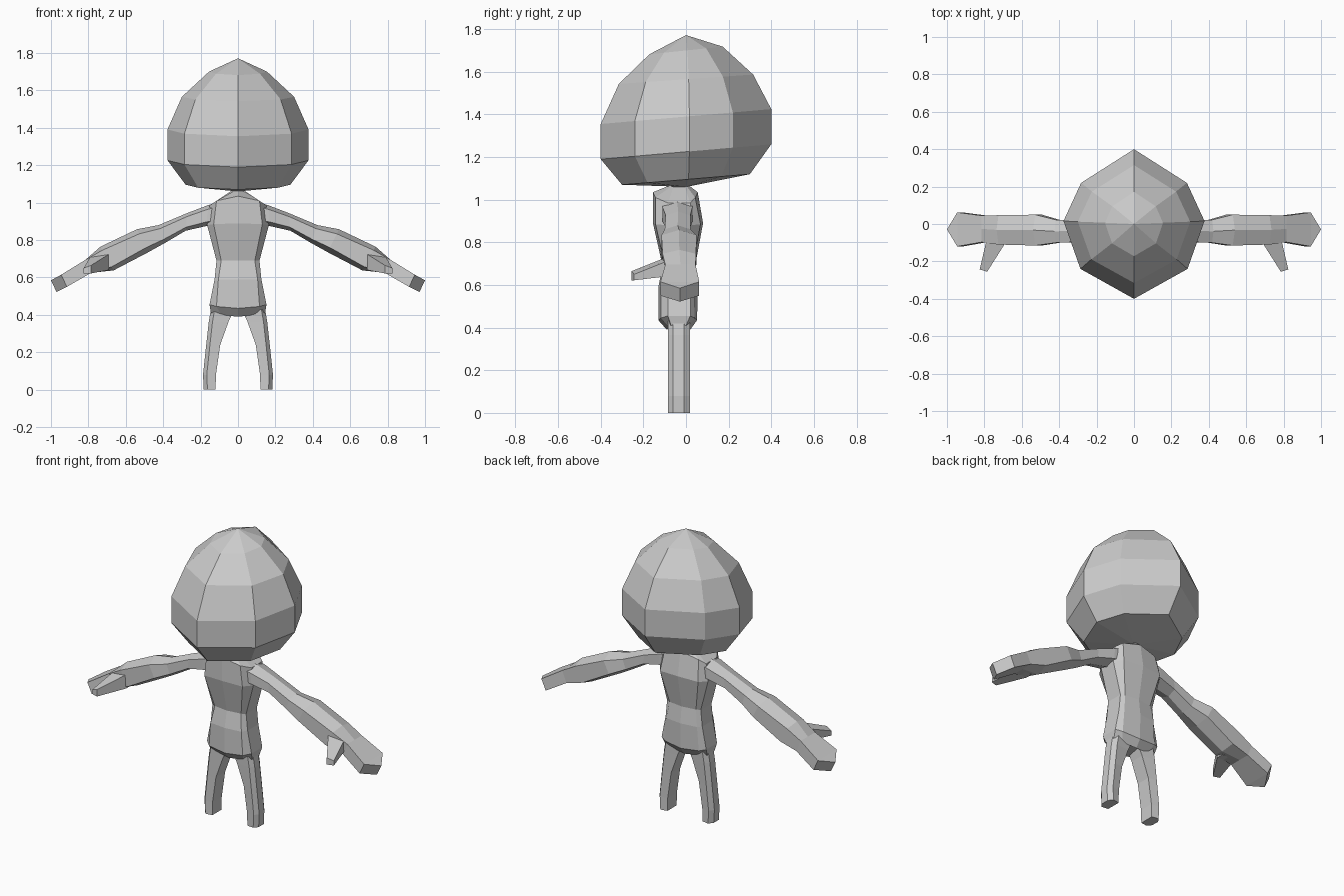
import bpy, bmesh

if "Cube" in bpy.data.objects:
    bpy.data.objects.remove(bpy.data.objects["Cube"])

grey = bpy.data.materials.new("plain_grey")
grey.diffuse_color = (0.6, 0.6, 0.6, 1)
grey.use_nodes = True
grey.node_tree.nodes["Principled BSDF"].inputs["Base Color"].default_value = grey.diffuse_color


def loft(name, rings, mirror=False):
    """Skin a list of equal-length point rings and cap both ends."""
    bm = bmesh.new()
    vs = [[bm.verts.new(p) for p in r] for r in rings]
    n = len(vs[0])
    for a, b in zip(vs, vs[1:]):
        for i in range(n):
            j = (i + 1) % n
            bm.faces.new((a[i], a[j], b[j], b[i]))
    bm.faces.new(vs[0])
    bm.faces.new(vs[-1])
    bmesh.ops.remove_doubles(bm, verts=bm.verts, dist=0.0005)
    bmesh.ops.recalc_face_normals(bm, faces=bm.faces)
    me = bpy.data.meshes.new(name)
    bm.to_mesh(me)
    bm.free()
    me.materials.append(grey)
    ob = bpy.data.objects.new(name, me)
    bpy.context.collection.objects.link(ob)
    if mirror:
        ob.modifiers.new("mirror", 'MIRROR').use_mirror_merge = False
    return ob


# Head: eight-sided, rings tilted up towards the back
outline = [(0, -1), (.76, -.6), (1, .04), (.75, .55), (0, 1),
           (-.75, .55), (-1, .04), (-.76, -.6)]
head = [(0, 0, 1.06, 0), (.28, .30, 1.095, .025), (.377, .40, 1.225, .035),
        (.377, .40, 1.39, .035), (.30, .315, 1.565, .022),
        (.155, .172, 1.70, .018), (0, 0, 1.772, 0)]
loft("head", [[(u * rx, v * ry, z + v * tilt) for u, v in outline]
              for rx, ry, z, tilt in head])


# Torso: ten-sided rings (front width, side width, front y, back y, centre z, side z)
def torso_ring(a, b, yf, yb, zc, zs):
    half = [(a, yf + .012, (zc + zs) / 2), (b, max(-.085, yf + .02), zs),
            (b, min(.02, yb - .02), zs), (a, yb - .012, (zc + zs) / 2)]
    return ([(0, yf, zc)] + half + [(0, yb, zc)]
            + [(-x, y, z) for x, y, z in reversed(half)])


torso = [(.09, .145, -.09, .02, .39, .41), (.115, .152, -.13, .052, .435, .455),
         (.105, .125, -.13, .055, .59, .59), (.09, .115, -.11, .043, .69, .69),
         (.13, .165, -.155, .08, .89, .88), (.115, .152, -.155, .055, 1.035, .985),
         (.02, .04, -.08, .015, 1.066, 1.06)]
loft("torso", [torso_ring(*t) for t in torso])

# Legs: chamfered outer side (inner x, outer x, z)
legs = [(.02, .145, .43), (.05, .156, .365), (.095, .17, .24),
        (.118, .187, .08), (.12, .183, 0)]
loft("legs", [[(i, -.08, z), (o - .02, -.085, z), (o, -.06, z),
               (o, -.01, z), (o - .02, .018, z), (i, .01, z)]
              for i, o, z in legs], mirror=True)


# Arms and hands: six-sided (top x z, bottom x z, front y, back y, side chamfer)
def arm_ring(tx, tz, bx, bz, yf, yb, k):
    def at(y, t):
        return (tx + (bx - tx) * t, y, tz + (bz - tz) * t)
    m = (yf + yb) / 2
    return [at(m, 0), at(yf, k), at(yf, 1 - k), at(m, 1), at(yb, 1 - k), at(yb, k)]


arms = [(.08, 1.01, .10, .88, -.11, .03, .2), (.16, .987, .17, .875, -.11, .03, .2),
        (.27, .945, .28, .85, -.095, .02, .2), (.425, .88, .39, .785, -.10, .022, .2),
        (.54, .858, .48, .735, -.115, .05, .2), (.735, .765, .665, .638, -.11, .047, .15),
        (.815, .695, .785, .625, -.097, .045, 0), (.945, .615, .915, .55, -.12, .062, 0),
        (1.0, .585, .97, .522, -.029, -.029, 0)]
loft("arms_and_hands", [arm_ring(*a) for a in arms], mirror=True)

# Thumbs: tapered blocks pointing forward (inner x, outer x, bottom z, top z, y)
thumbs = [(.69, .775, .64, .735, -.06), (.69, .79, .64, .725, -.105),
          (.785, .825, .622, .665, -.255)]
loft("thumbs", [[(i, y, b), (o, y + .012, b), (o, y + .012, t - .015), (i, y, t)]
                for i, o, b, t, y in thumbs], mirror=True)
